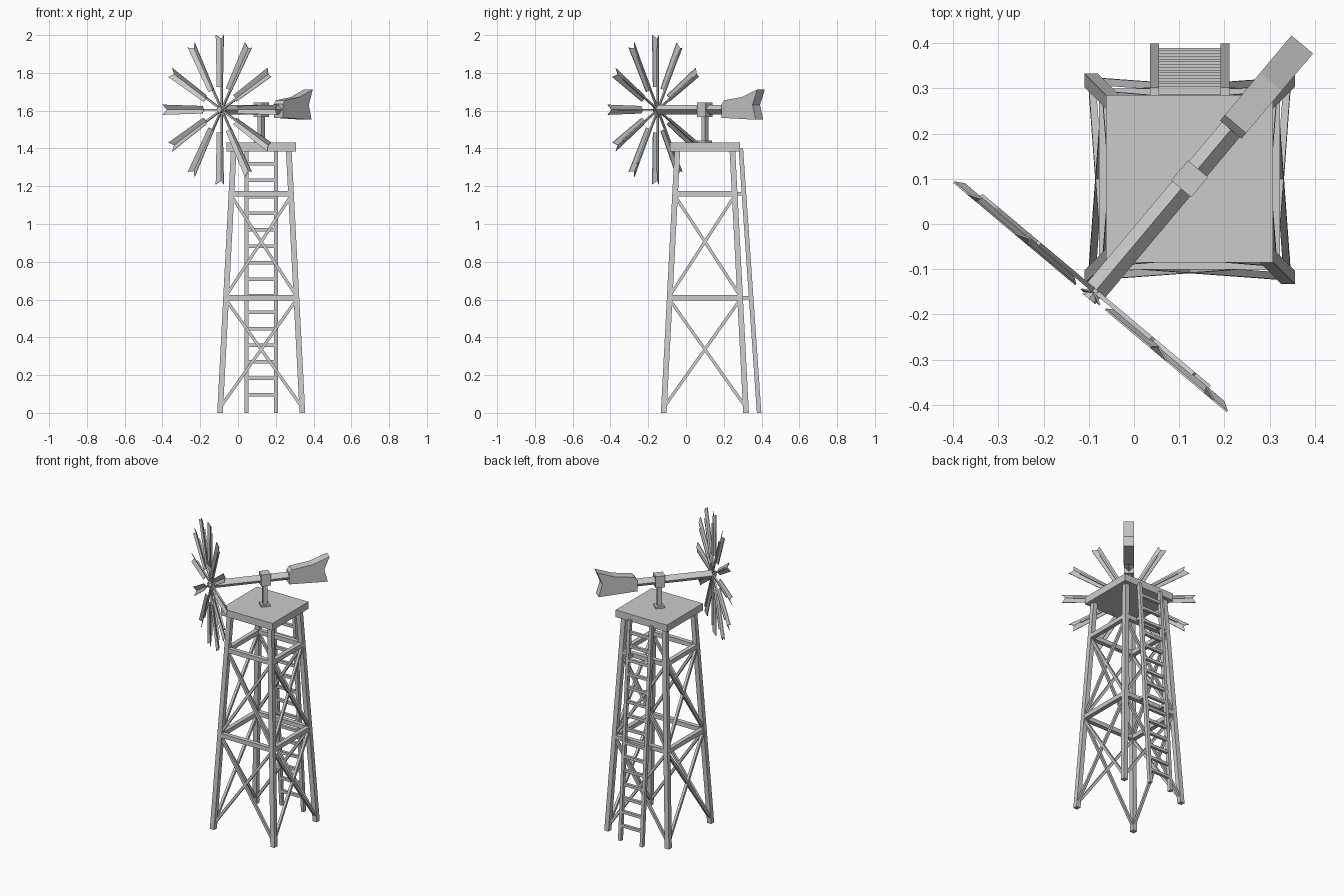
import bpy, bmesh, math
from mathutils import Vector, Matrix

old = bpy.data.objects.get("Cube")
if old:
    bpy.data.objects.remove(old)

grey = bpy.data.materials.new("weathered_grey")
grey.use_nodes = True
GREY = (0.6, 0.6, 0.6, 1)
grey.diffuse_color = GREY
grey.node_tree.nodes["Principled BSDF"].inputs["Base Color"].default_value = GREY

CX, CY = 0.123, 0.1          # tower centre
AXLE_Z = 1.605
HEADING = Matrix.Translation((CX, CY, 0)) @ Matrix.Rotation(math.radians(50), 4, 'Z')
UP = Vector((0, 0, 1))


def finish(name, bm, matrix=None):
    bmesh.ops.recalc_face_normals(bm, faces=bm.faces)
    mesh = bpy.data.meshes.new(name)
    bm.to_mesh(mesh)
    bm.free()
    mesh.materials.append(grey)
    obj = bpy.data.objects.new(name, mesh)
    bpy.context.collection.objects.link(obj)
    if matrix is not None:
        obj.matrix_world = matrix
    return obj


def loft(bm, a, b):
    """Closed solid between two matching rings of points."""
    va, vb = [bm.verts.new(p) for p in a], [bm.verts.new(p) for p in b]
    bm.faces.new(va)
    bm.faces.new(vb)
    for i in range(len(va)):
        j = (i + 1) % len(va)
        bm.faces.new((va[i], va[j], vb[j], vb[i]))


def bar(bm, a, b, u, v):
    """Bar from a to b; u and v are the half-size vectors of its section."""
    a, b, u, v = Vector(a), Vector(b), Vector(u), Vector(v)
    ring = (u + v, v - u, -u - v, u - v)
    loft(bm, [a + r for r in ring], [b + r for r in ring])


def beam(bm, a, b, w, side):
    """Square-ended bar, w half thick, with one section axis near side."""
    d = (Vector(b) - Vector(a)).normalized()
    u = d.cross(Vector(side)).normalized()
    bar(bm, a, b, u * w, u.cross(d) * w)


def box(name, size, centre, matrix=None):
    bm = bmesh.new()
    x, y, z = size
    cx, cy, cz = centre
    bar(bm, (cx, cy, cz - z / 2), (cx, cy, cz + z / 2), (x / 2, 0, 0), (0, y / 2, 0))
    return finish(name, bm, matrix)


def spread(z):
    """Distance of a leg's middle from the tower centre line."""
    return 0.218 - 0.052 * z


def corner(k, z):
    sx, sy = ((-1, -1), (1, -1), (1, 1), (-1, 1))[k % 4]
    return Vector((CX + sx * spread(z), CY + sy * spread(z), z))


# Tower: legs, cross beams and diagonal braces
legs, beams, braces = bmesh.new(), bmesh.new(), bmesh.new()
for k in range(4):
    bar(legs, corner(k, 0), corner(k, 1.39), (0.015, 0, 0), (0, 0.015, 0))
    out = ((0, -1, 0), (1, 0, 0), (0, 1, 0), (-1, 0, 0))[k]
    for z in (0.61, 1.16):
        beam(beams, corner(k, z), corner(k + 1, z), 0.014, out)
    for low, high in ((0.03, 0.6), (0.62, 1.15)):
        beam(braces, corner(k, low), corner(k + 1, high), 0.008, out)
        beam(braces, corner(k + 1, low), corner(k, high), 0.008, out)
finish("tower_legs", legs)
finish("cross_beams", beams)
finish("diagonal_braces", braces)
box("platform", (0.37, 0.37, 0.046), (CX, CY, 1.408))


# Ladder on the back
def ladder_y(z):
    return 0.387 - 0.069 * z


rails, rungs, brackets = bmesh.new(), bmesh.new(), bmesh.new()
for x in (CX - 0.078, CX + 0.078):
    bar(rails, (x, ladder_y(0), 0), (x, ladder_y(1.4), 1.4), (0.01, 0, 0), (0, 0.012, 0))
    for z in (0.61, 1.16):
        beam(brackets, (x, CY + spread(z), z), (x, ladder_y(z), z), 0.009, UP)
for i in range(15):
    z = 0.095 + 0.0875 * i
    beam(rungs, (CX - 0.078, ladder_y(z), z), (CX + 0.078, ladder_y(z), z), 0.009, UP)
finish("ladder_rails", rails)
finish("ladder_rungs", rungs)
finish("ladder_brackets", brackets)

# Turning head; local +x points to the tail, -x to the wheel
box("mast_flange", (0.055, 0.055, 0.012), (0, 0, 1.436), HEADING)
box("mast", (0.027, 0.027, 0.15), (0, 0, 1.505), HEADING)
box("gear_head", (0.058, 0.058, 0.075), (0, 0, AXLE_Z), HEADING)
arm = bmesh.new()
bar(arm, (-0.325, 0, AXLE_Z), (0.16, 0, AXLE_Z), (0, 0.013, 0.013), (0, -0.013, 0.013))
finish("drive_arm", arm, HEADING)

# Tail vane with a notched end
outline = ((0.142, 1.562), (0.142, 1.635), (0.158, 1.655), (0.28, 1.672),
           (0.388, 1.712), (0.355, 1.63), (0.378, 1.552))
vane = bmesh.new()
loft(vane, [(s, -0.031, z) for s, z in outline], [(s, 0.031, z) for s, z in outline])
finish("tail_vane", vane, HEADING)

# Wheel: hub, spokes and folded blades
blades, spokes = bmesh.new(), bmesh.new()
for i in range(12):
    turn = Matrix.Translation((-0.337, 0, AXLE_Z)) @ Matrix.Rotation(math.tau * i / 12, 4, 'X')
    rings = []
    for r, dip, w in ((0.12, 0, 0.02), (0.395, 0.02, 0.027)):
        front = [(-0.006, -w, r), (0.006, 0, r - dip), (-0.006, w, r)]
        back = [(x + 0.004, y, z) for x, y, z in reversed(front)]
        rings.append([turn @ Vector(p) for p in front + back])
    # Each half of the folded sheet is its own quad strip
    a, b = ([blades.verts.new(p) for p in ring] for ring in rings)
    for j in range(6):
        k = (j + 1) % 6
        blades.faces.new((a[j], a[k], b[k], b[j]))
    for end in (a, b):
        blades.faces.new((end[0], end[1], end[4], end[5]))
        blades.faces.new((end[1], end[2], end[3], end[4]))
    beam(spokes, turn @ Vector((0.012, 0, 0)), turn @ Vector((0.012, 0, 0.33)), 0.005, (1, 0, 0))
finish("wheel_blades", blades, HEADING)
finish("wheel_spokes", spokes, HEADING)
hub = bmesh.new()
bmesh.ops.create_cone(hub, cap_ends=True, segments=8, radius1=0.018, radius2=0.018, depth=0.03,
                      matrix=Matrix.Translation((-0.332, 0, AXLE_Z)) @ Matrix.Rotation(math.pi / 2, 4, 'Y'))
finish("wheel_hub", hub, HEADING)
